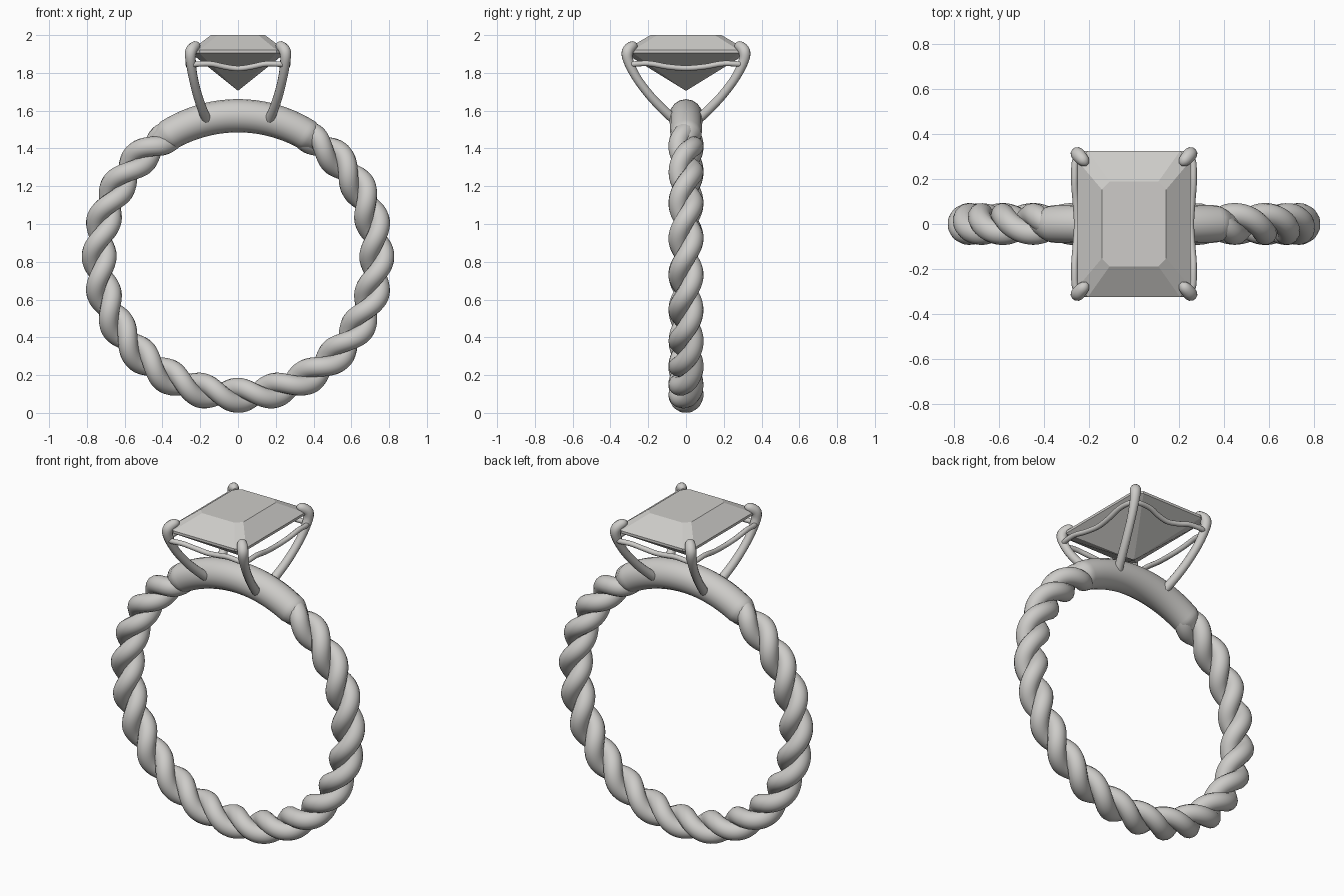
import bpy, bmesh
from math import sin, cos, pi, radians
from mathutils import Vector

cube = bpy.data.objects.get("Cube")
if cube:
    bpy.data.objects.remove(cube, do_unlink=True)

silver = bpy.data.materials.new("silver_grey")
silver.use_nodes = True
COLOUR = (0.61, 0.60, 0.58, 1)
silver.diffuse_color = COLOUR
silver.node_tree.nodes["Principled BSDF"].inputs["Base Color"].default_value = COLOUR

CENTRE_Z = 0.828
ROPE_R = 0.735
TWISTS = 12


def tube(name, points, radii, sides=4, closed=False):
    """Round tube through the points, turned into a smooth mesh."""
    curve = bpy.data.curves.new(name, "CURVE")
    curve.dimensions = "3D"
    curve.bevel_depth = 1
    curve.bevel_resolution = sides
    curve.use_fill_caps = True
    spline = curve.splines.new("POLY")
    spline.points.add(len(points) - 1)
    spline.use_cyclic_u = closed
    for p, co, r in zip(spline.points, points, radii):
        p.co = (*co, 1)
        p.radius = r
    obj = bpy.data.objects.new(name, curve)
    bpy.context.collection.objects.link(obj)
    bpy.ops.object.select_all(action="DESELECT")
    obj.select_set(True)
    bpy.context.view_layer.objects.active = obj
    bpy.ops.object.convert(target="MESH")
    obj = bpy.context.object
    obj.name = name
    obj.data.materials.clear()
    obj.data.materials.append(silver)
    bpy.ops.object.shade_smooth_by_angle(angle=radians(50))
    return obj


def smooth_path(keys, steps=6, closed=False):
    """Catmull-Rom interpolation of tuples of any length."""
    n = len(keys)
    get = (lambda i: keys[i % n]) if closed else (lambda i: keys[min(max(i, 0), n - 1)])
    out = []
    for i in range(n if closed else n - 1):
        a, b, c, d = (get(i + k) for k in (-1, 0, 1, 2))
        for s in range(steps):
            t = s / steps
            out.append(tuple(
                0.5 * (2 * q + (r - p) * t + (2 * p - 5 * q + 4 * r - u) * t * t
                       + (3 * q - p - 3 * r + u) * t ** 3)
                for p, q, r, u in zip(a, b, c, d)))
    return out if closed else out + [keys[-1]]


def on_ring(angle, radius, y=0):
    return (radius * cos(angle), y, CENTRE_Z + radius * sin(angle))


# Twisted rope shank: two strands that merge into the plain band at the top
start, end, count = radians(90 + 26), radians(450 - 26), 420
for name, shift in (("rope_strand_a", 0), ("rope_strand_b", pi)):
    pts = []
    for i in range(count + 1):
        a = start + (end - start) * i / count
        near = min(1, min(a - start, end - a) / radians(9))
        offset = 0.02 + 0.021 * near
        phase = TWISTS * a + shift
        pts.append(on_ring(a, ROPE_R + offset * cos(phase), offset * sin(phase)))
    tube(name, pts, [0.052] * len(pts), 5)

# Plain band across the top
pts, radii = [], []
for i in range(61):
    u = i / 30 - 1
    pts.append(on_ring(pi / 2 + u * radians(37), 0.745 - 0.008 * u * u))
    radii.append((0.088 - 0.008 * u * u) * min(1, 0.45 + 3 * (1 - abs(u))))
tube("plain_band", pts, radii, 6)

# Four claws curving out from the band and folding over the stone corners
claw = [(0.165, 0.06, 1.55, 0.026), (0.19, 0.125, 1.61, 0.025),
        (0.215, 0.195, 1.685, 0.024), (0.237, 0.262, 1.775, 0.024),
        (0.25, 0.304, 1.86, 0.027), (0.25, 0.31, 1.91, 0.031),
        (0.232, 0.29, 1.937, 0.029), (0.217, 0.274, 1.942, 0.023),
        (0.207, 0.264, 1.94, 0.009)]
for sx, side in ((1, "left"), (-1, "right")):
    for sy, depth in ((-1, "front"), (1, "back")):
        path = smooth_path(claw)
        tube(f"claw_{depth}_{side}", [(sx * x, sy * y, z) for x, y, z, r in path],
             [r for x, y, z, r in path])

# Sagging wire rail that joins the claws beneath the stone
half = [(0.25, 0.3, 1.845), (0.264, 0.2, 1.85), (0.258, 0.1, 1.833), (0.252, 0, 1.825),
        (0.258, -0.1, 1.833), (0.264, -0.2, 1.85), (0.25, -0.3, 1.845),
        (0.15, -0.305, 1.848), (0.07, -0.29, 1.832), (0, -0.283, 1.823),
        (-0.07, -0.29, 1.832), (-0.15, -0.305, 1.848)]
loop = half + [(-x, -y, z) for x, y, z in half if x > 0 and y > -0.3 and y < 0.3 and abs(x) > 0.2]
loop = half + [(-x, -y, z) for x, y, z in half]
rail = smooth_path(loop, 5, True)
tube("wire_rail", rail, [0.015] * len(rail), 3, True)


# Step-cut stone: table, crown, thin girdle and pointed underside
def cut_rectangle(bm, x, y, chamfer, z):
    corners = [(x, y - chamfer), (x - chamfer, y), (chamfer - x, y), (-x, y - chamfer),
               (-x, chamfer - y), (chamfer - x, -y), (x - chamfer, -y), (x, chamfer - y)]
    return [bm.verts.new((px, py, z)) for px, py in corners]


bm = bmesh.new()
rings = [cut_rectangle(bm, *dims) for dims in (
    (0.143, 0.188, 0.035, 2.0), (0.25, 0.325, 0.045, 1.92), (0.25, 0.325, 0.045, 1.905))]
bm.faces.new(rings[0])
for upper, lower in zip(rings, rings[1:]):
    for i in range(8):
        j = (i + 1) % 8
        bm.faces.new((upper[i], lower[i], lower[j], upper[j]))
tip = bm.verts.new((0, 0, 1.705))
for i in range(8):
    bm.faces.new((rings[2][i], tip, rings[2][(i + 1) % 8]))
bmesh.ops.recalc_face_normals(bm, faces=bm.faces)
mesh = bpy.data.meshes.new("stone")
bm.to_mesh(mesh)
bm.free()
mesh.materials.append(silver)
bpy.context.collection.objects.link(bpy.data.objects.new("stone", mesh))
